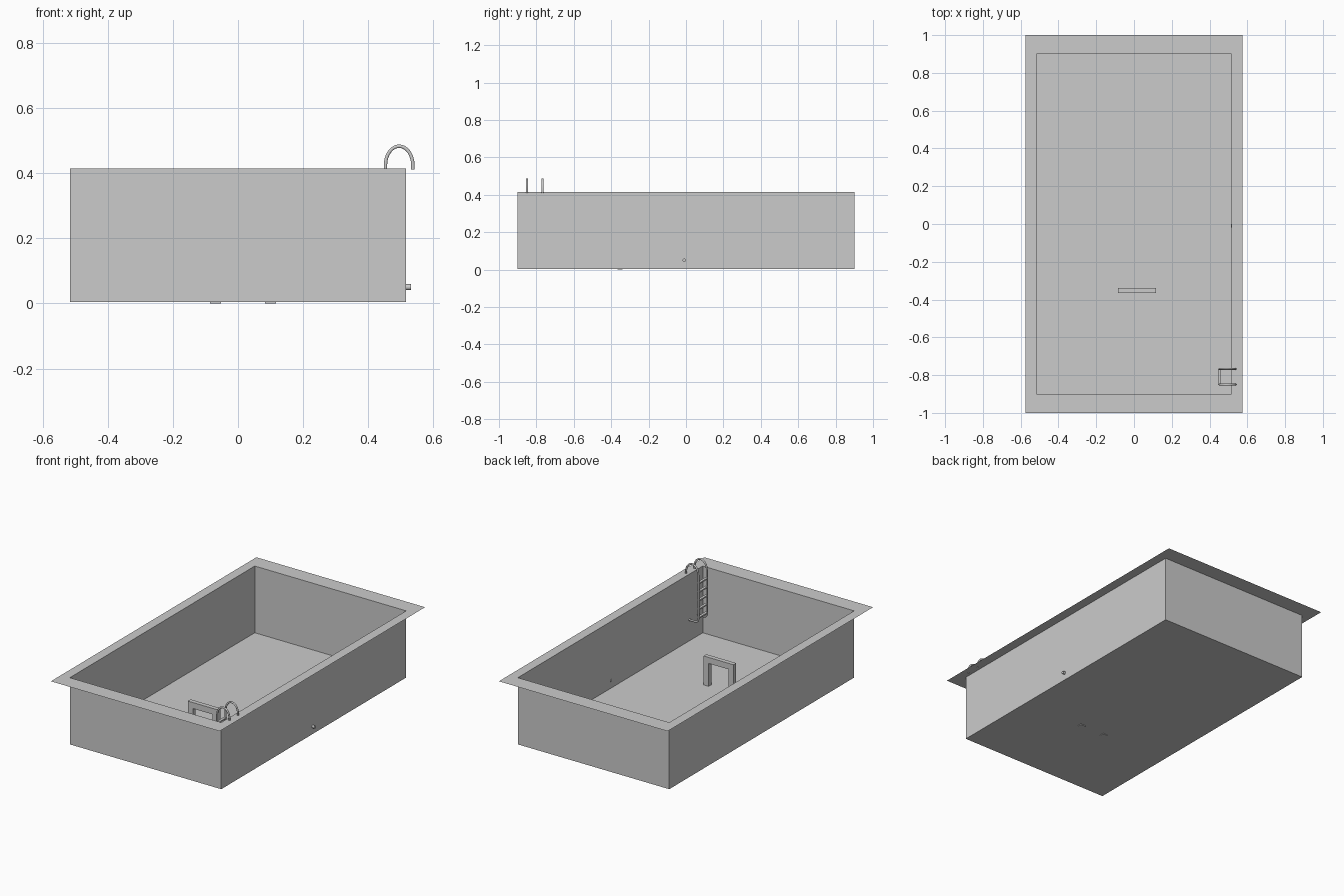
import bpy, bmesh, math
from mathutils import Vector

if "Cube" in bpy.data.objects:
    bpy.data.objects.remove(bpy.data.objects["Cube"])

grey = bpy.data.materials.new("plain_grey")
grey.diffuse_color = (0.6, 0.6, 0.6, 1)
grey.use_nodes = True
grey.node_tree.nodes["Principled BSDF"].inputs["Base Color"].default_value = grey.diffuse_color

def finish(name, bm):
    me = bpy.data.meshes.new(name)
    bm.to_mesh(me)
    bm.free()
    me.materials.append(grey)
    ob = bpy.data.objects.new(name, me)
    bpy.context.collection.objects.link(ob)
    return ob

def box(name, lo, hi):
    bm = bmesh.new()
    bmesh.ops.create_cube(bm, size=1)
    for v in bm.verts:
        v.co = Vector([(lo[i] + hi[i]) / 2 + v.co[i] * (hi[i] - lo[i]) for i in range(3)])
    return finish(name, bm)

def tube(name, pts, r, sides=10):
    # sweep a circle along a path lying in an XZ plane (or along Y)
    bm = bmesh.new()
    pts = [Vector(p) for p in pts]
    rings = []
    for i, p in enumerate(pts):
        d = (pts[min(i + 1, len(pts) - 1)] - pts[max(i - 1, 0)]).normalized()
        a = Vector((0, 1, 0)) if abs(d.y) < 0.5 else Vector((0, 0, 1))
        b = d.cross(a)
        rings.append([bm.verts.new(p + r * (a * math.cos(t) + b * math.sin(t)))
                      for t in (2 * math.pi * k / sides for k in range(sides))])
    for q, s in zip(rings, rings[1:]):
        for k in range(sides):
            n = (k + 1) % sides
            bm.faces.new((q[k], q[n], s[n], s[k]))
    bm.faces.new(rings[0])
    bm.faces.new(rings[-1])
    bmesh.ops.recalc_face_normals(bm, faces=bm.faces)
    for f in bm.faces:
        f.smooth = len(f.verts) == 4
    return finish(name, bm)

# Pool shell: thin floor, walls and flat rim
FLOOR, TOP = 0.004, 0.415
bm = bmesh.new()
loops = [[bm.verts.new((sx * x, sy * y, z)) for sx, sy in ((-1, -1), (1, -1), (1, 1), (-1, 1))]
         for x, y, z in ((0.516, 0.9, FLOOR), (0.516, 0.9, TOP), (0.575, 1.0, TOP))]
bm.faces.new(loops[0])
for a, b in zip(loops, loops[1:]):
    for k in range(4):
        n = (k + 1) % 4
        bm.faces.new((a[k], b[k], b[n], a[n]))
finish("pool_shell", bm)

# Underwater arch on the floor
box("arch_bar", (-0.086, -0.366, 0.145), (0.117, -0.339, 0.182))
for name, x in (("arch_leg_left", -0.086), ("arch_leg_right", 0.083)):
    box(name, (x, -0.366, 0.0), (x + 0.034, -0.339, 0.145))

# Ladder rails: outer end, arch over the rim, straight drop, bend into the wall
XI, XO, R = 0.453, 0.537, 0.0055
cx, rx = (XI + XO) / 2, (XO - XI) / 2
path = [(XO, 0.411)]
path += [(cx + rx * math.cos(t), 0.425 + 0.058 * math.sin(t))
         for t in (math.pi * k / 16 for k in range(17))]
path += [(XI, 0.155)]
path += [(XI + 0.02 - 0.02 * math.cos(t), 0.155 - 0.02 * math.sin(t))
         for t in (math.pi / 2 * k / 5 for k in range(1, 6))]
path += [(0.515, 0.135)]
for name, y in (("ladder_rail_front", -0.85), ("ladder_rail_back", -0.767)):
    tube(name, [(x, y, z) for x, z in path], R)

# Ladder rungs
for i in range(5):
    z = 0.165 + i * 0.053
    box(f"ladder_rung_{i + 1}", (0.445, -0.85, z - 0.004), (0.461, -0.767, z + 0.004))

# Drain pipe through the right wall
tube("drain_pipe", [(0.513, -0.01, 0.05), (0.531, -0.01, 0.05)], 0.009, 16)
